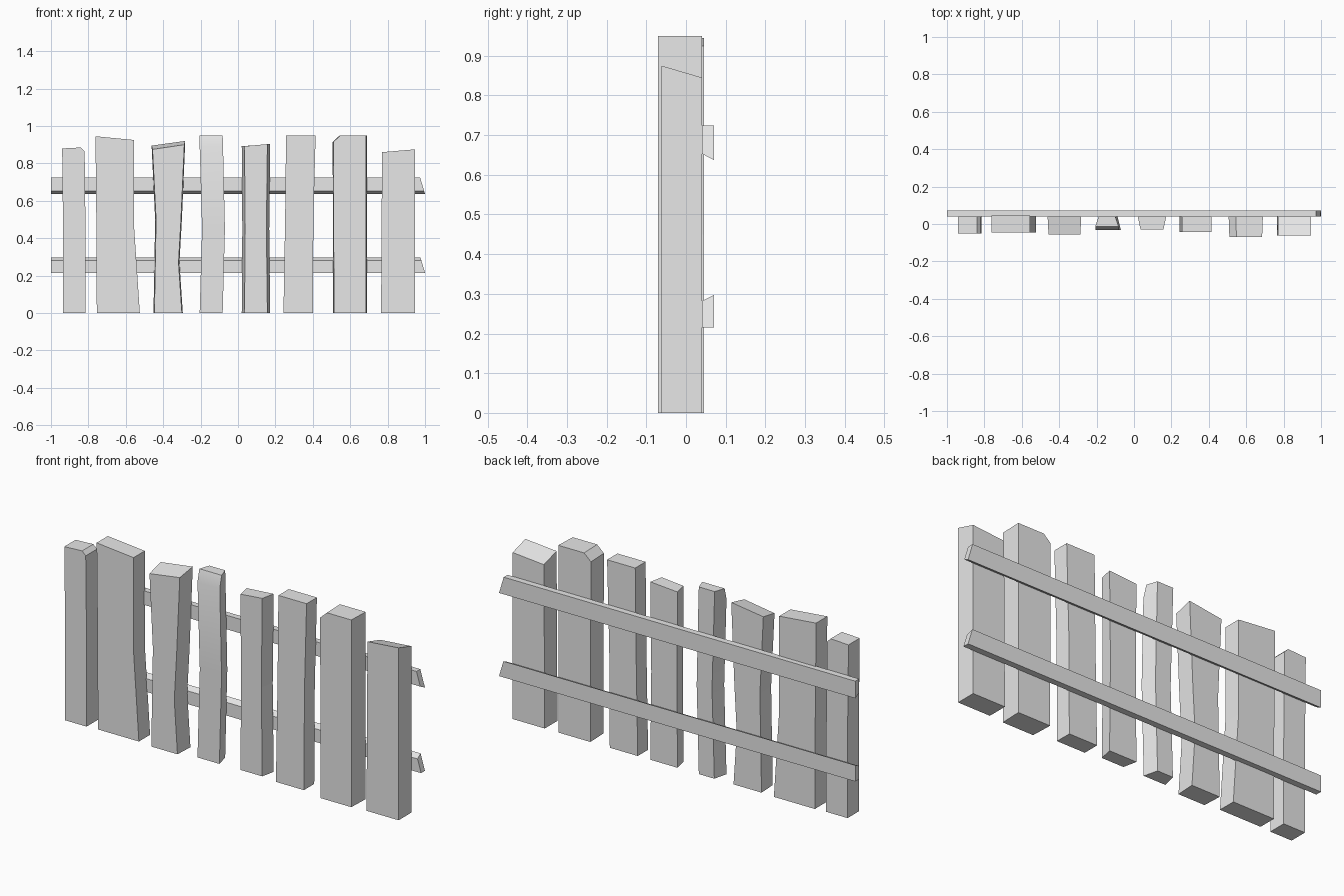
import bpy
import bmesh

cube = bpy.data.objects.get("Cube")
if cube:
    bpy.data.objects.remove(cube, do_unlink=True)

grey = bpy.data.materials.new("plain_grey")
grey.use_nodes = True
grey.diffuse_color = (0.8, 0.8, 0.8, 1)
grey.node_tree.nodes["Principled BSDF"].inputs["Base Color"].default_value = (0.8, 0.8, 0.8, 1)


def loft(name, rings, angle=0.25):
    """Skin a stack of four-sided rings and cap both ends."""
    bm = bmesh.new()
    loops = [[bm.verts.new(p) for p in ring] for ring in rings]
    for a, b in zip(loops, loops[1:]):
        for i in range(4):
            j = (i + 1) % 4
            bm.faces.new((a[i], a[j], b[j], b[i]))
    bm.faces.new(loops[0][::-1])
    bm.faces.new(loops[-1])
    bmesh.ops.recalc_face_normals(bm, faces=bm.faces[:])
    mesh = bpy.data.meshes.new(name)
    bm.to_mesh(mesh)
    bm.free()
    mesh.materials.append(grey)
    obj = bpy.data.objects.new(name, mesh)
    bpy.context.collection.objects.link(obj)
    bpy.ops.object.select_all(action='DESELECT')
    obj.select_set(True)
    bpy.context.view_layer.objects.active = obj
    bpy.ops.object.shade_smooth_by_angle(angle=angle)
    return obj


def plank(name, front, rows, back=0.04, spread=0.0, tilt=0.0, bend=0.0):
    """Rows are (left x, right x, left z, right z) of the front face.
    spread widens the back, tilt raises the top rear, bend pushes the top front in."""
    rings = []
    for k, (x0, x1, z0, z1) in enumerate(rows):
        top = k == len(rows) - 1
        y = front + (bend if top else 0)
        dz = tilt if top else 0
        rings.append([(x0, y, z0), (x1, y, z1),
                      (x1 + spread, back, z1 + dz), (x0 - spread, back, z0 + dz)])
    loft(name, rings, 0.4 if bend else 0.02)


# Uneven upright planks, from one end of the fence to the other
plank("plank_1", -0.05, [(-0.935, -0.815, 0, 0), (-0.935, -0.815, 0.42, 0.42),
                         (-0.94, -0.82, 0.865, 0.865), (-0.94, -0.84, 0.88, 0.885)])
plank("plank_2", -0.045, [(-0.755, -0.525, 0, 0), (-0.757, -0.555, 0.45, 0.45),
                          (-0.762, -0.555, 0.945, 0.925)], back=0.045)
plank("plank_3", -0.057, [(-0.447, -0.3, 0, 0), (-0.442, -0.318, 0.27, 0.27),
                          (-0.438, -0.305, 0.5, 0.5), (-0.457, -0.287, 0.875, 0.9)],
      spread=0.005, tilt=0.02)
plank("plank_4", -0.032, [(-0.205, -0.082, 0, 0), (-0.192, -0.07, 0.45, 0.45),
                          (-0.205, -0.08, 0.89, 0.89), (-0.207, -0.082, 0.95, 0.95)],
      spread=-0.018, bend=0.018)
plank("plank_5", -0.03, [(0.035, 0.157, 0, 0), (0.038, 0.152, 0.45, 0.45),
                         (0.035, 0.157, 0.892, 0.903)], spread=0.015)
plank("plank_6", -0.043, [(0.243, 0.4, 0, 0), (0.252, 0.403, 0.5, 0.5),
                          (0.257, 0.415, 0.95, 0.95)])
plank("plank_7", -0.07, [(0.513, 0.685, 0, 0), (0.51, 0.685, 0.915, 0.915),
                         (0.548, 0.685, 0.95, 0.95)], spread=0.004)
plank("plank_8", -0.062, [(0.765, 0.945, 0, 0), (0.77, 0.945, 0.86, 0.875)], tilt=-0.03)


def rail(name, section, lean):
    """Run a four-cornered (y, z) section along x; the far end is cut at a slant."""
    low = min(z for y, z in section)
    loft(name, [[(-1, y, z) for y, z in section],
                [(1 - lean * (z - low), y, z) for y, z in section]], 0.1)


# Two rails nailed across the back
rail("upper_rail", [(0.04, 0.653), (0.071, 0.637), (0.071, 0.724), (0.04, 0.724)], 0.3)
rail("lower_rail", [(0.04, 0.215), (0.071, 0.215), (0.071, 0.297), (0.04, 0.282)], 0.3)
